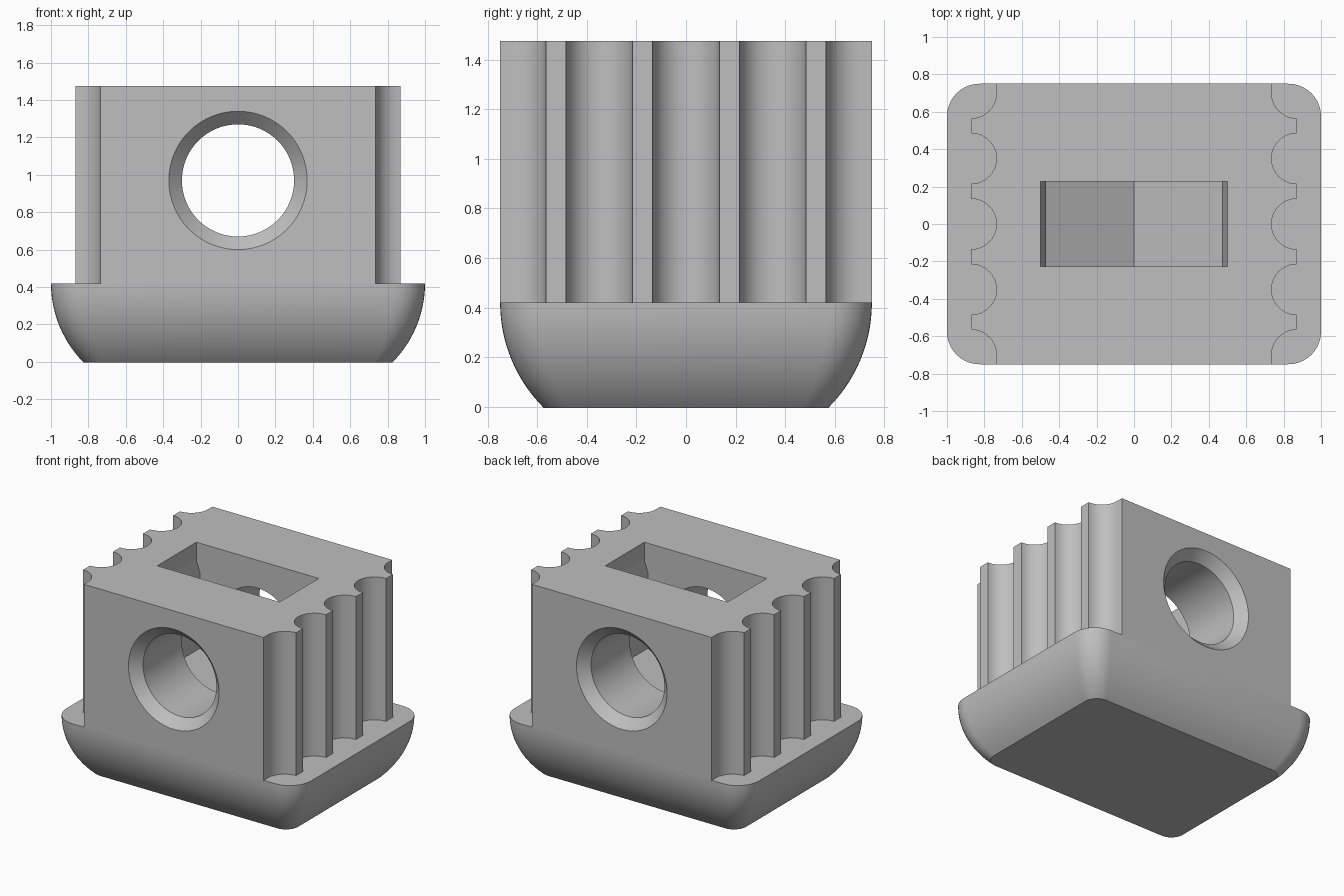
import bpy, bmesh
from math import sin, cos, pi, radians
from mathutils import Vector

if "Cube" in bpy.data.objects:
    bpy.data.objects.remove(bpy.data.objects["Cube"], do_unlink=True)

# Single plain grey
grey = bpy.data.materials.new("plain grey")
grey.use_nodes = True
colour = (0.52, 0.52, 0.52, 1)
grey.diffuse_color = colour
grey.node_tree.nodes["Principled BSDF"].inputs["Base Color"].default_value = colour


def loft(name, rings):
    """Closed solid skinned through rings with equal point counts."""
    bm = bmesh.new()
    loops = [[bm.verts.new(p) for p in ring] for ring in rings]
    n = len(loops[0])
    for a, b in zip(loops, loops[1:]):
        for i in range(n):
            j = (i + 1) % n
            bm.faces.new((a[i], a[j], b[j], b[i]))
    bm.faces.new(loops[0][::-1])
    bm.faces.new(loops[-1])
    bmesh.ops.recalc_face_normals(bm, faces=bm.faces)
    mesh = bpy.data.meshes.new(name)
    bm.to_mesh(mesh)
    bm.free()
    mesh.materials.append(grey)
    obj = bpy.data.objects.new(name, mesh)
    bpy.context.collection.objects.link(obj)
    return obj


def activate(obj):
    bpy.ops.object.select_all(action='DESELECT')
    obj.select_set(True)
    bpy.context.view_layer.objects.active = obj


def cut(obj, cutter):
    activate(obj)
    mod = obj.modifiers.new("cut", 'BOOLEAN')
    mod.operation = 'DIFFERENCE'
    mod.solver = 'EXACT'
    mod.object = cutter
    bpy.ops.object.modifier_apply(modifier=mod.name)
    bpy.data.objects.remove(cutter, do_unlink=True)


def smooth(obj):
    activate(obj)
    bpy.ops.object.shade_smooth_by_angle(angle=radians(30))


def arc(cx, cy, r, start, end, steps):
    return [(cx + r * cos(t), cy + r * sin(t))
            for t in (radians(start + (end - start) * i / steps) for i in range(steps + 1))]


def rounded_rect(hx, hy, r, z):
    pts = []
    for k, (sx, sy) in enumerate([(1, 1), (-1, 1), (-1, -1), (1, -1)]):
        pts += arc(sx * (hx - r), sy * (hy - r), r, 90 * k, 90 * k + 90, 10)
    return [Vector((x, y, z)) for x, y in pts]


# Base: rounded slab whose underside curves in to a 45 degree edge
ledge, sweep, steps = 0.42, 0.6, 14
rings = []
for i in range(steps + 1):
    t = i / steps
    a = pi / 4 * (1 - t)
    inset = sweep * (1 - cos(a))
    rings.append(rounded_rect(1 - inset, 0.75 - inset, 0.175 - 0.43 * inset,
                              ledge - sweep * sin(a)))
base = loft("base", rings)
smooth(base)

# Body: block with scalloped grooves down both sides
side_x, half_y, top, groove = 0.87, 0.75, 1.475, 0.135
side = [(side_x - groove, -half_y)] + arc(side_x, -0.7, groove, 180, 90, 10)
for y in (-0.35, 0, 0.35):
    side += arc(side_x, y, groove, 270, 90, 20)
side += arc(side_x, 0.7, groove, 270, 180, 10) + [(side_x - groove, half_y)]
outline = side + [(-x, -y) for x, y in side]
body = loft("grooved_body", [[(x, y, z) for x, y in outline] for z in (ledge, top)])

# Through bore, countersunk at front and back
bore_z = 0.97
bore = [(-0.77, 0.39), (-0.68, 0.3), (0.68, 0.3), (0.77, 0.39)]
cut(body, loft("bore_cutter", [[(x, y, z) for x, z in arc(0, bore_z, r, 0, 354.375, 63)]
                               for y, r in bore]))

# Nut slot from the top, with a pointed floor
half = [(0.47, 0.7), (0.47, 1.26), (0.5, 1.34), (0.5, 1.6)]
slot = [(0, 0.43)] + half + [(-x, z) for x, z in reversed(half)]
cut(body, loft("slot_cutter", [[(x, y, z) for x, z in slot] for y in (-0.228, 0.228)]))
smooth(body)
